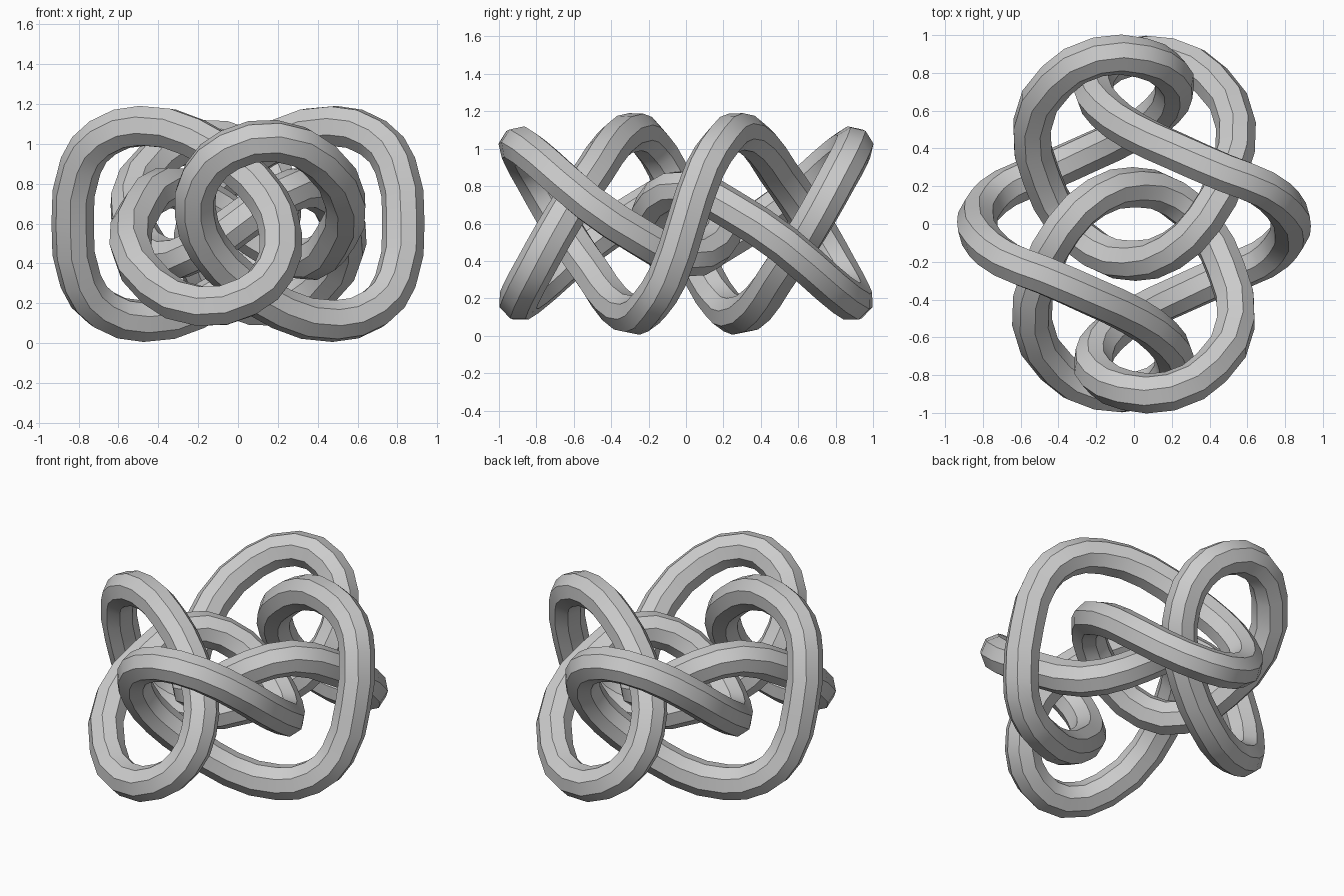
import bpy
from mathutils import Vector

old = bpy.data.objects.get("Cube")
if old:
    bpy.data.objects.remove(old, do_unlink=True)

TUBE_RADIUS = 0.107
CENTRE_Z = 0.6

# One quarter of the knot's centre line, from the side tip to the middle arc
quarter = [Vector(p) for p in [
    (0.83, 0, 0), (0.79, 0.10, 0.29), (0.68, 0.19, 0.43), (0.48, 0.27, 0.49),
    (0.22, 0.385, 0.43), (0, 0.49, 0.28), (-0.15, 0.60, 0.12),
    (-0.215, 0.71, -0.06), (-0.18, 0.81, -0.24), (-0.04, 0.88, -0.37),
    (0.19, 0.885, -0.415), (0.41, 0.76, -0.32), (0.54, 0.52, -0.11),
    (0.49, 0.25, 0.07), (0.37, 0.02, 0.18), (0.2, -0.14, 0.135), (0, -0.195, 0),
]]

# Half turns about the y and x axes give the rest of the closed loop
half = quarter + [Vector((-p.x, p.y, -p.z)) for p in reversed(quarter[:-1])]
loop = half + [Vector((p.x, -p.y, -p.z)) for p in reversed(half[1:-1])]

# Rope material
grey = bpy.data.materials.new("light grey")
grey.use_nodes = True
colour = (0.6, 0.6, 0.6, 1)
grey.diffuse_color = colour
grey.node_tree.nodes["Principled BSDF"].inputs["Base Color"].default_value = colour

# Eight-sided tube swept along the loop
curve = bpy.data.curves.new("knot_path", "CURVE")
curve.dimensions = "3D"
curve.bevel_depth = TUBE_RADIUS
curve.bevel_resolution = 2
curve.resolution_u = 2
curve.materials.append(grey)
spline = curve.splines.new("BEZIER")
spline.bezier_points.add(len(loop) - 1)
for point, co in zip(spline.bezier_points, loop):
    point.co = co + Vector((0, 0, CENTRE_Z))
    point.handle_left_type = point.handle_right_type = "AUTO"
spline.use_cyclic_u = True
spline.use_smooth = True

knot = bpy.data.objects.new("knotted_tube", curve)
bpy.context.collection.objects.link(knot)

# Turn the sweep into a mesh and keep its ridges crisp
bpy.context.view_layer.objects.active = knot
knot.select_set(True)
bpy.ops.object.convert(target="MESH")
bpy.ops.object.shade_smooth_by_angle(angle=0.6)
